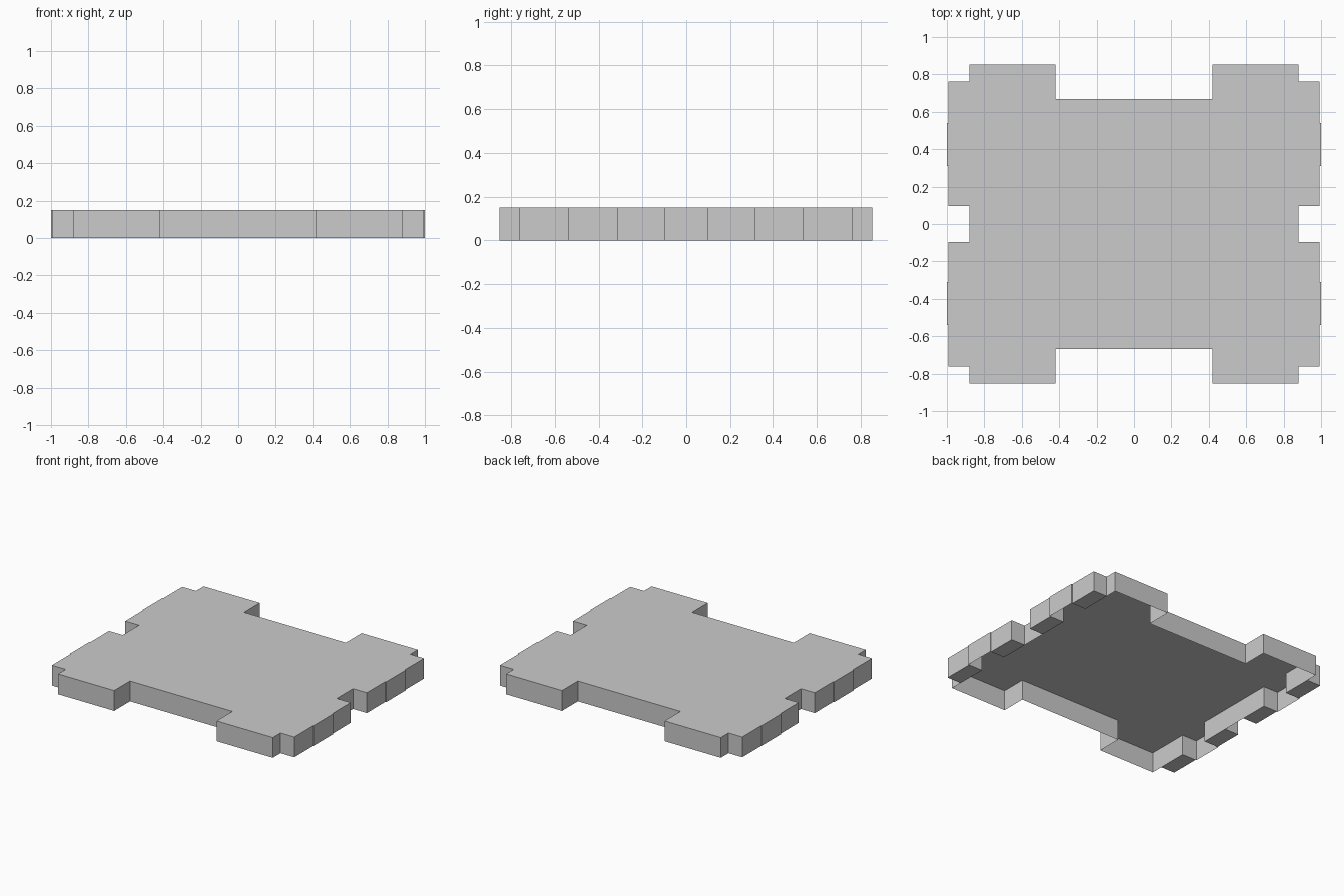
import bpy, bmesh

if "Cube" in bpy.data.objects:
    bpy.data.objects.remove(bpy.data.objects["Cube"])

H = 0.15           # plate height
BODY_X = 0.88      # side of the plate body
TAB_X = 0.993      # outer side of the tab blocks


def make_object(name, bm):
    mesh = bpy.data.meshes.new(name)
    bm.to_mesh(mesh)
    bm.free()
    obj = bpy.data.objects.new(name, mesh)
    bpy.context.collection.objects.link(obj)
    return obj


# Hollow plate, open underneath: one quarter of the outline, mirrored twice
quarter = [(BODY_X, 0.31), (1.0, 0.31), (1.0, 0.54), (BODY_X, 0.54),
           (BODY_X, 0.852), (0.42, 0.852), (0.42, 0.667)]
half = quarter + [(-x, y) for x, y in reversed(quarter)]
outline = half + [(-x, -y) for x, y in half]

bm = bmesh.new()
top = [bm.verts.new((x, y, H)) for x, y in outline]
low = [bm.verts.new((x, y, 0)) for x, y in outline]
bm.faces.new(top)
for i in range(len(top)):
    j = (i + 1) % len(top)
    bm.faces.new((low[i], low[j], top[j], top[i]))
make_object("plate_shell", bm)


# Closed tab blocks either side of each open pocket
def tab_block(name, y0, y1, inner_y):
    bm = bmesh.new()
    bmesh.ops.create_cube(bm, size=1)
    for v in bm.verts:
        v.co.x = TAB_X if v.co.x > 0 else BODY_X
        v.co.y = y1 if v.co.y > 0 else y0
        v.co.z = H if v.co.z > 0 else 0
    # drop the faces already supplied by the shell
    hidden = [f for f in bm.faces
              if abs(f.calc_center_median().x - BODY_X) < 1e-4
              or abs(f.calc_center_median().y - inner_y) < 1e-4]
    bmesh.ops.delete(bm, geom=hidden, context='FACES')
    obj = make_object(name, bm)
    mirror = obj.modifiers.new("Mirror", 'MIRROR')
    mirror.use_axis = (True, True, False)
    mirror.use_mirror_merge = False


tab_block("inner_tabs", 0.095, 0.31, 0.31)
tab_block("outer_tabs", 0.54, 0.763, 0.54)
